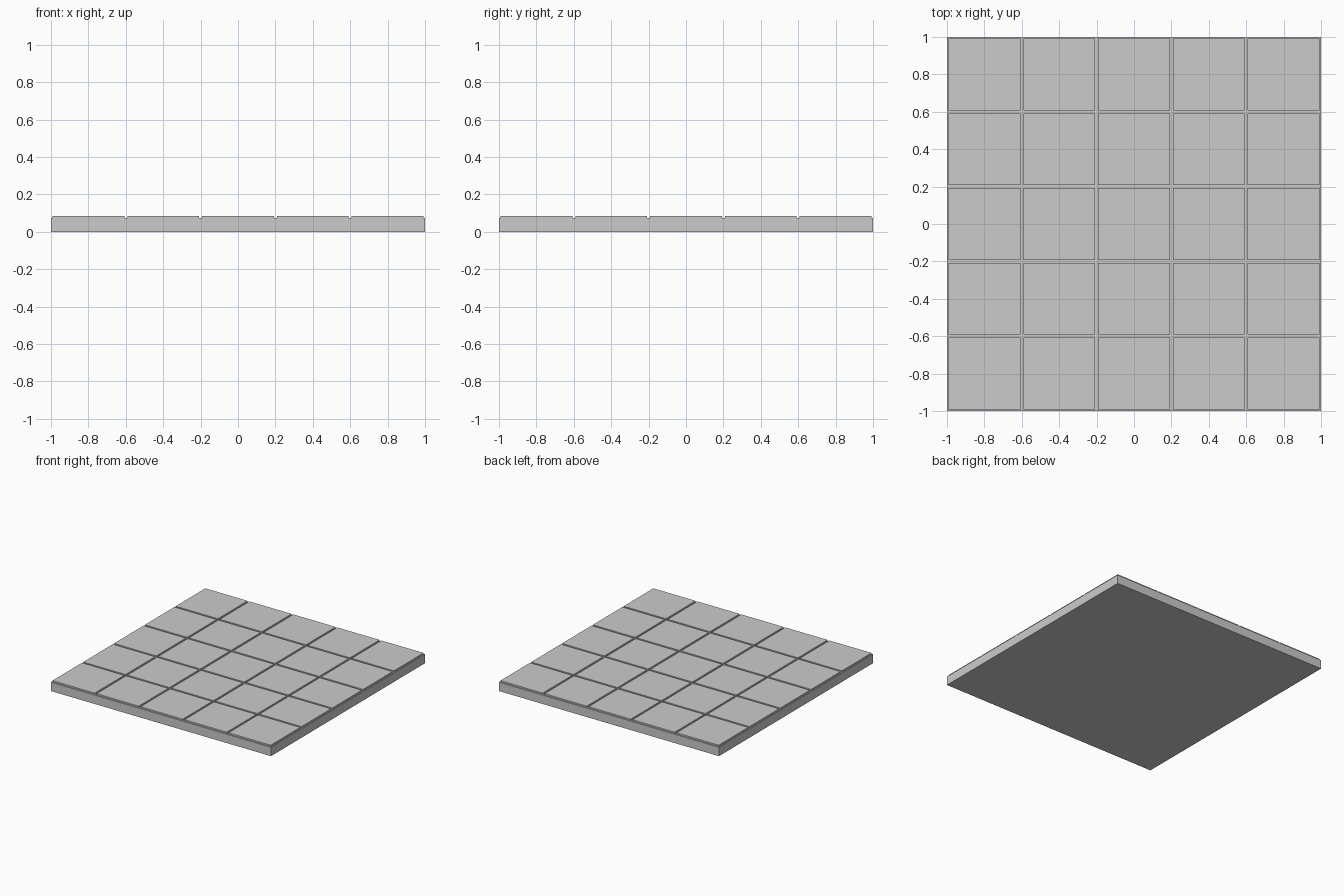
import bpy

if "Cube" in bpy.data.objects:
    bpy.data.objects.remove(bpy.data.objects["Cube"])

BASE_H, TOP, CELL, GAP = 0.073, 0.085, 0.4, 0.016


def box(name, x, y, z0, z1, size):
    bpy.ops.mesh.primitive_cube_add(size=1, location=(x, y, (z0 + z1) / 2))
    ob = bpy.context.object
    ob.name = name
    ob.scale = (size, size, z1 - z0)
    bpy.ops.object.transform_apply(location=False, rotation=False, scale=True)
    return ob


# Solid slab whose top shows as the grout between the tiles
box("base_slab", 0, 0, 0, BASE_H, 2.0)

# Five by five raised tiles
for i in range(5):
    for j in range(5):
        box(f"tile_{i}_{j}", (i - 2) * CELL, (j - 2) * CELL,
            BASE_H, TOP, CELL - GAP)
